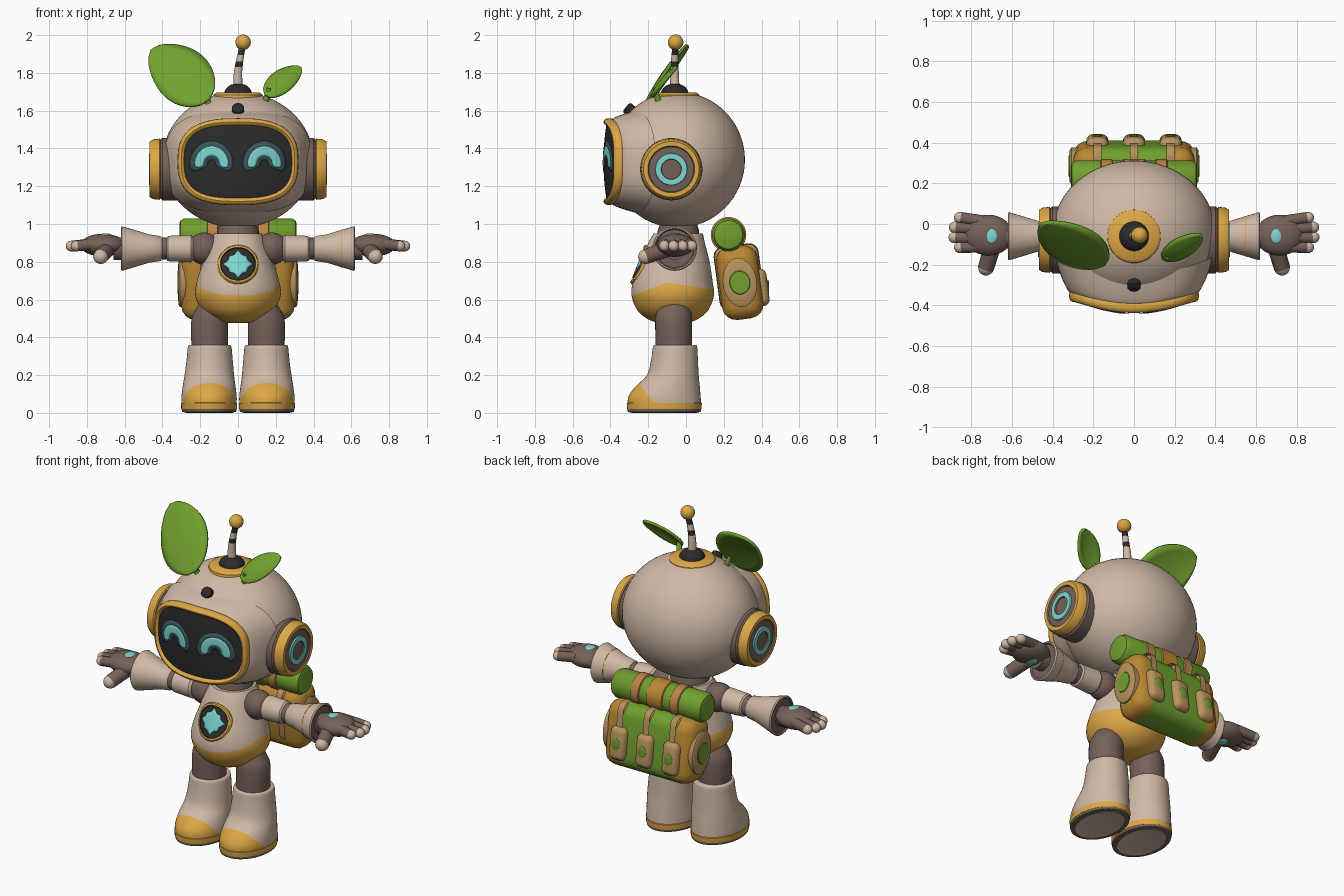
import bpy, bmesh
from math import pi, sin, cos, copysign
from mathutils import Matrix, Vector

cube = bpy.data.objects.get("Cube")
if cube:
    bpy.data.objects.remove(cube)


def material(name, r, g, b):
    m = bpy.data.materials.new(name)
    m.use_nodes = True
    col = [((c / 255 + 0.055) / 1.055) ** 2.4 for c in (r, g, b)] + [1]
    m.diffuse_color = col
    m.node_tree.nodes["Principled BSDF"].inputs["Base Color"].default_value = col
    return m


CREAM = material("cream", 208, 185, 166)
BROWN = material("grey brown", 117, 97, 89)
GOLD = material("gold", 222, 168, 70)
BLACK = material("black", 43, 43, 44)
CYAN = material("cyan", 125, 214, 208)
TEAL = material("dark teal", 60, 84, 86)
GREEN = material("green", 112, 160, 46)
OCHRE = material("ochre", 186, 136, 50)
KHAKI = material("khaki", 184, 146, 94)
COPPER = material("copper brown", 186, 132, 70)


def finish(name, bm, mats, angle=0.7):
    bmesh.ops.remove_doubles(bm, verts=bm.verts, dist=1e-5)
    bmesh.ops.recalc_face_normals(bm, faces=bm.faces)
    me = bpy.data.meshes.new(name)
    bm.to_mesh(me)
    bm.free()
    for m in mats:
        me.materials.append(m)
    me.polygons.foreach_set("use_smooth", [True] * len(me.polygons))
    me.set_sharp_from_angle(angle=angle)
    ob = bpy.data.objects.new(name, me)
    bpy.context.collection.objects.link(ob)
    return ob


def grid(name, mats, fn, nu, nv, rule=None, thick=0):
    """Surface through fn(u, v); rule(u, v) picks the material slot."""
    bm = bmesh.new()
    rows = [[bm.verts.new(fn(i / nu, j / nv)) for j in range(nv + 1)] for i in range(nu + 1)]
    for i in range(nu):
        for j in range(nv):
            f = bm.faces.new((rows[i][j], rows[i + 1][j], rows[i + 1][j + 1], rows[i][j + 1]))
            if rule:
                f.material_index = rule((i + 0.5) / nu, (j + 0.5) / nv)
    ob = finish(name, bm, mats)
    if thick:
        mod = ob.modifiers.new("thickness", "SOLIDIFY")
        mod.thickness, mod.offset = thick, 0
    return ob


def loft(name, mats, rings, frame=Matrix(), n=40, steps=1, slots=None):
    """Rings of (height, rx, ry, cx, cy), capped; steps > 1 smooths between them."""
    rings = [Vector((*r, *(r[1:2] if len(r) == 2 else ()), 0, 0)[:5]) for r in rings]
    out = []
    for i in range(len(rings) - 1):
        p0, p1, p2 = rings[max(i - 1, 0)], rings[i], rings[i + 1]
        p3 = rings[min(i + 2, len(rings) - 1)]
        for s in range(steps):
            t = s / steps
            out.append(p1 + (p2 - p0) * t / 2 + (p0 * 2 - p1 * 5 + p2 * 4 - p3) * t * t / 2
                       + (p1 * 3 - p0 - p2 * 3 + p3) * t ** 3 / 2)
    out.append(rings[-1])
    shut = lambda r: Vector((r[0], 0, 0, r[3], r[4]))
    out = [shut(out[0])] + out + [shut(out[-1])]
    k = len(out) - 1

    def point(u, v):
        h, rx, ry, cx, cy = out[round(u * k)]
        return frame @ Vector((cx + rx * cos(2 * pi * v), cy + ry * sin(2 * pi * v), h))
    return grid(name, mats, point, k, n, slots and (lambda u, v: slots[int(u * k)]))


def ball(name, mat, loc, size, n=32):
    bm = bmesh.new()
    bmesh.ops.create_uvsphere(bm, u_segments=n, v_segments=n // 2, radius=1,
                              matrix=Matrix.LocRotScale(Vector(loc), None, Vector(size)))
    return finish(name, bm, [mat])


def box(name, mats, size, frame, bevel):
    bm = bmesh.new()
    bmesh.ops.create_cube(bm, size=1, matrix=Matrix.Diagonal((*size, 1)))
    bmesh.ops.bevel(bm, geom=bm.edges[:], offset=bevel, segments=4, profile=0.5, affect="EDGES")
    bm.transform(frame)
    return finish(name, bm, mats)


def paint(ob, slot, *planes):
    """Cut along planes (point, normal) and paint what lies in front of all of them."""
    bm = bmesh.new()
    bm.from_mesh(ob.data)
    for co, no in planes:
        bmesh.ops.bisect_plane(bm, geom=bm.verts[:] + bm.edges[:] + bm.faces[:], plane_co=co, plane_no=no)
    for f in bm.faces:
        c = f.calc_center_median()
        if all((c - Vector(co)).dot(Vector(no)) > 0 for co, no in planes):
            f.material_index = slot
    bm.to_mesh(ob.data)
    bm.free()


def mirror(ob):
    bm = bmesh.new()
    bm.from_mesh(ob.data)
    bm.transform(Matrix.Scale(-1, 4, (1, 0, 0)))
    new = finish("right" + ob.name[4:], bm, ob.data.materials)
    if ob.modifiers:
        mod = new.modifiers.new("thickness", "SOLIDIFY")
        mod.thickness, mod.offset = ob.modifiers[0].thickness, 0


def along_x(y, z):
    return Matrix.Translation((0, y, z)) @ Matrix.Rotation(pi / 2, 4, "Y")


def aimed(loc, direction):
    return Matrix.Translation(loc) @ Vector(direction).to_track_quat("Z", "Y").to_matrix().to_4x4()


# Head and visor
ball("head", CREAM, (0, -0.045, 1.34), (0.4, 0.357, 0.36), 64)
ZV = 1.33


def visor_y(x, z):
    return -0.437 + 0.8 * x * x + 0.4 * (z - ZV) ** 2


def visor_point(v, s, push=0):
    a = 2 * pi * v
    x, z = [copysign(abs(c) ** 0.72, c) * r * s for c, r in ((cos(a), 0.3), (sin(a), 0.21))]
    return Vector((x, visor_y(x, ZV + z) + push, ZV + z))


def frame_point(u, v):
    a = 2 * pi * u
    side = Vector((cos(2 * pi * v), 0, sin(2 * pi * v)))
    return visor_point(v, 1, 0.012) + side * 0.02 * cos(a) + Vector((0, 0.03 * sin(a), 0))


grid("visor_glass", [BLACK], lambda u, v: visor_point(v, u), 10, 72)
grid("visor_frame", [GOLD], frame_point, 12, 72)
grid("visor_housing", [CREAM], lambda u, v: visor_point(v, 1.05 + 0.25 * u, 0.02 + 0.13 * u ** 1.5), 8, 72)


def eye_arc(name, mat, low, high, extra, lift):
    def point(u, v):
        a = -extra + (pi + 2 * extra) * u
        end = min(1, 0.6 + 8 * min(u, 1 - u))
        r = (low + high) / 2 + (v - 0.5) * (high - low) * end
        x, z = 0.14 + r * cos(a), 1.315 + r * sin(a) * 1.08
        return Vector((x, visor_y(x, z) - lift, z))
    mirror(grid(name, [mat], point, 32, 4, thick=0.002))


eye_arc("left_eye_glow", TEAL, 0.022, 0.115, 0.35, 0.003)
eye_arc("left_eye", CYAN, 0.043, 0.09, 0.2, 0.005)
loft("forehead_stud", [BLACK], [(-0.03, 0.032), (0.008, 0.032), (0.016, 0.02)],
     aimed((0, -0.305, 1.61), (0, -0.8, 0.65)))

# Ear pods: stepped rings from the head outwards
mirror(loft("left_ear", [BROWN, GOLD, CYAN],
            [(0.28, 0.165), (0.40, 0.165), (0.41, 0.155), (0.415, 0.162), (0.45, 0.158), (0.468, 0.147),
             (0.468, 0.124), (0.461, 0.119), (0.464, 0.085), (0.472, 0.083), (0.472, 0.054), (0.464, 0.052)],
            along_x(-0.078, 1.29), 48, slots=[0, 0, 0, 1, 1, 1, 1, 0, 0, 2, 2, 0, 0]))

# Antenna
top = Matrix.Translation((0, -0.06, 0))
loft("crown_disc", [GOLD], [(1.64, 0.135), (1.684, 0.13), (1.696, 0.115)], top)
loft("antenna_base", [BLACK], [(1.68, 0.075), (1.71, 0.068), (1.733, 0.045), (1.742, 0.02)], top, steps=3)
stalk = loft("antenna_stalk", [CREAM, BLACK],
             [(1.73, 0.025, 0.025, 0, 0), (1.8, 0.022, 0.022, 0, 0), (1.87, 0.019, 0.019, 0.01, 0),
              (1.95, 0.016, 0.016, 0.026, 0.005)], top, 20, 5)
for z in (1.83, 1.895):
    paint(stalk, 1, ((0, 0, z), (0, 0, 1)), ((0, 0, z + 0.03), (0, 0, -1)))
ball("antenna_tip", GOLD, (0.027, -0.055, 1.962), (0.041, 0.041, 0.041))


# Leaves: a pointed blade around a midrib, leaning back as it rises
def leaf(name, base, tip, width, lean):
    b, t = Vector(base), Vector(tip)
    rib = t - b
    across = Vector((rib.z, 0, -rib.x)).normalized()

    def point(u, v):
        w = width * sin(pi * u ** 0.87) ** 0.58 if 0 < u < 1 else 0
        s = 2 * v - 1
        p = b + rib * u + across * w * s
        p.y += 0.7 * across.z * w * s + lean * across.x * w * s - 0.02 * (1 - s * s) * sin(pi * u)
        return p
    grid(name, [GREEN], point, 24, 8, thick=0.016)
    root = b - Vector((0, -0.03, 0.06))
    loft(name + "_stem", [GREEN], [(0, 0.018), (0.05, 0.016), (0.1, 0.012)], aimed(root, b + rib * 0.1 - root), 12)


leaf("large_leaf", (-0.145, -0.2, 1.665), (-0.46, 0, 1.92), 0.145, -0.15)
leaf("small_leaf", (0.14, -0.17, 1.685), (0.335, -0.055, 1.825), 0.06, -0.05)

# Torso with a gold lower shell that dips at the front
torso = loft("torso", [CREAM, GOLD],
             [(0.475, 0.05, 0.05, 0, -0.07), (0.49, 0.11, 0.12, 0, -0.07), (0.54, 0.185, 0.185, 0, -0.07),
              (0.62, 0.226, 0.218, 0, -0.07), (0.7, 0.217, 0.21, 0, -0.07), (0.8, 0.185, 0.185, 0, -0.06),
              (0.9, 0.15, 0.15, 0, -0.05), (0.95, 0.125, 0.13, 0, -0.04)], n=64, steps=4)
paint(torso, 1, ((0, -0.1, 0.69), (0, 0.37, -1)), ((0, -0.1, 0.69), (0, -0.15, -1)))
loft("neck", [BROWN], [(0.9, 0.11), (0.965, 0.11), (1.02, 0.09)], Matrix.Translation((0, -0.04, 0)))

# Chest badge, bent round the torso
badge = aimed((0, -0.248, 0.785), (0, -1, 0.38))
ring = loft("chest_badge", [GOLD, BLACK],
            [(-0.04, 0.11), (0.004, 0.11), (0.011, 0.104), (0.011, 0.094), (0.006, 0.09), (0.006, 0.06),
             (0.006, 0.03)], badge, 48, slots=[0, 0, 0, 0, 1, 1, 1, 1])
star = (0.08, 0.055, 0.064, 0.055)
light = grid("chest_light", [CYAN], lambda u, v: badge @ Vector(
    (u * star[round(v * 16) % 4] * cos(2 * pi * v), u * star[round(v * 16) % 4] * sin(2 * pi * v), 0.008)),
    4, 16, thick=0.003)
for ob in (ring, light):
    for vert in ob.data.vertices:
        vert.co.y += 2.4 * vert.co.x ** 2

# Arms
arm = along_x(-0.06, 0.87)
mirror(ball("left_shoulder", BROWN, (0.18, -0.06, 0.87), (0.085, 0.085, 0.085)))
mirror(loft("left_arm", [BROWN], [(0.15, 0.062), (0.4, 0.058), (0.66, 0.06)], arm))
mirror(loft("left_upper_sleeve", [CREAM], [(0.235, 0.06), (0.25, 0.073), (0.37, 0.067), (0.38, 0.056)], arm))
mirror(loft("left_gauntlet", [CREAM, BROWN],
            [(0.4, 0.055), (0.41, 0.066), (0.47, 0.075), (0.6, 0.114), (0.614, 0.118), (0.62, 0.112),
             (0.62, 0.106), (0.612, 0.1)], arm, slots=[0, 0, 0, 0, 0, 0, 0, 1, 1]))
loft("left_gauntlet_line", [GOLD], [(0.545, 0.09), (0.545, 0.099), (0.551, 0.101), (0.551, 0.09)], arm)


# Hands
def finger(name, a, b, r):
    a, b = Vector(a), Vector(b)
    size = (b - a).length
    rings = [(0, r)] + [(size - r + r * sin(t * pi / 10), r * 0.95 * cos(t * pi / 10)) for t in range(5)]
    ob = loft(name, [BROWN, CREAM], rings, aimed(a, b - a), 16)
    paint(ob, 1, (b - (b - a).normalized() * 0.036, b - a))
    mirror(ob)


mirror(ball("left_palm", BROWN, (0.715, -0.055, 0.888), (0.12, 0.1, 0.06)))
for i, (y, tip) in enumerate(((0.028, 0.885), (-0.022, 0.91), (-0.073, 0.912), (-0.124, 0.885))):
    finger(f"left_finger_{i + 1}", (0.74, y * 0.8 - 0.01, 0.897), (tip, y + 0.008, 0.88), 0.03)
finger("left_thumb", (0.69, -0.09, 0.87), (0.738, -0.25, 0.815), 0.042)
for side, z in (("top", 0.943), ("under", 0.833)):
    mirror(ball(f"left_palm_light_{side}", CYAN, (0.7, -0.06, z), (0.028, 0.036, 0.008), 20))

# Legs and boots
mirror(loft("left_leg", [BROWN], [(0.3, 0.095), (0.48, 0.098), (0.54, 0.09, 0.09, -0.012, 0),
                                  (0.6, 0.07, 0.075, -0.03, 0)], Matrix.Translation((0.15, -0.065, 0)), steps=3))
boot = loft("left_boot", [CREAM, GOLD],
            [(0.05, 0.146, 0.195, 0.153, -0.115), (0.09, 0.146, 0.19, 0.153, -0.113),
             (0.14, 0.14, 0.17, 0.153, -0.097), (0.2, 0.131, 0.137, 0.152, -0.07),
             (0.28, 0.122, 0.124, 0.15, -0.061), (0.35, 0.115, 0.117, 0.15, -0.058),
             (0.36, 0.105, 0.107, 0.15, -0.058)], n=48, steps=4)
paint(boot, 1, ((0.15, -0.175, 0.06), (0, -1, -0.75)))
mirror(boot)
foot = Matrix.Translation((0.153, -0.115, 0))
mirror(loft("left_boot_welt", [GOLD], [(0.02, 0.147, 0.196), (0.052, 0.149, 0.199), (0.056, 0.14, 0.19)], foot, 48))
mirror(loft("left_sole", [BROWN, CREAM], [(0.002, 0.115, 0.165), (0, 0.12, 0.17), (0.006, 0.143, 0.193),
                                          (0.022, 0.146, 0.196)], foot, 48, slots=[1, 0, 0, 0, 0]))

# Backpack, tilted towards the shoulders
pack = Matrix.Translation((0, 0.285, 0.69)) @ Matrix.Rotation(0.13, 4, "X")
body = box("backpack", [OCHRE, GREEN], (0.6, 0.22, 0.39), pack, 0.075)
paint(body, 1, ((0.2, 0, 0), (-1, 0, 0)), ((-0.2, 0, 0), (1, 0, 0)), ((0, 0.25, 0), (0, 1, 0)))
for name, x in (("left", 0.18), ("middle", 0), ("right", -0.18)):
    box(name + "_pack_strap", [KHAKI], (0.06, 0.24, 0.34), pack @ Matrix.Translation((x, 0.0, 0.03)), 0.05)
    box(name + "_pack_pocket", [KHAKI], (0.11, 0.09, 0.2), pack @ Matrix.Translation((x, 0.1, -0.04)), 0.035)
    ball(name + "_pocket_patch", GREEN, pack @ Vector((x, 0.144, -0.045)), (0.028, 0.007, 0.042), 20)
side_frame = pack @ Matrix.Rotation(pi / 2, 4, "Y")
mirror(loft("left_side_pocket", [KHAKI, GREEN],
            [(0.27, 0.13, 0.09), (0.308, 0.13, 0.09), (0.316, 0.115, 0.077), (0.317, 0.063, 0.055),
             (0.321, 0.06, 0.052)], side_frame, slots=[0, 0, 0, 0, 1, 1]))

# Bedroll with straps
roll = along_x(0.225, 0.943)
loft("bedroll", [GREEN], [(-0.31, 0.06), (-0.305, 0.075), (-0.285, 0.087), (0.285, 0.087),
                          (0.305, 0.075), (0.31, 0.06)], roll)
for name, x, w, mat in (("left", 0.135, 0.03, COPPER), ("middle", 0, 0.055, OCHRE), ("right", -0.135, 0.03, COPPER)):
    loft(name + "_bedroll_band", [mat], [(x - w, 0.088), (x - w + 0.004, 0.094), (x + w - 0.004, 0.094),
                                         (x + w, 0.088)], roll)
